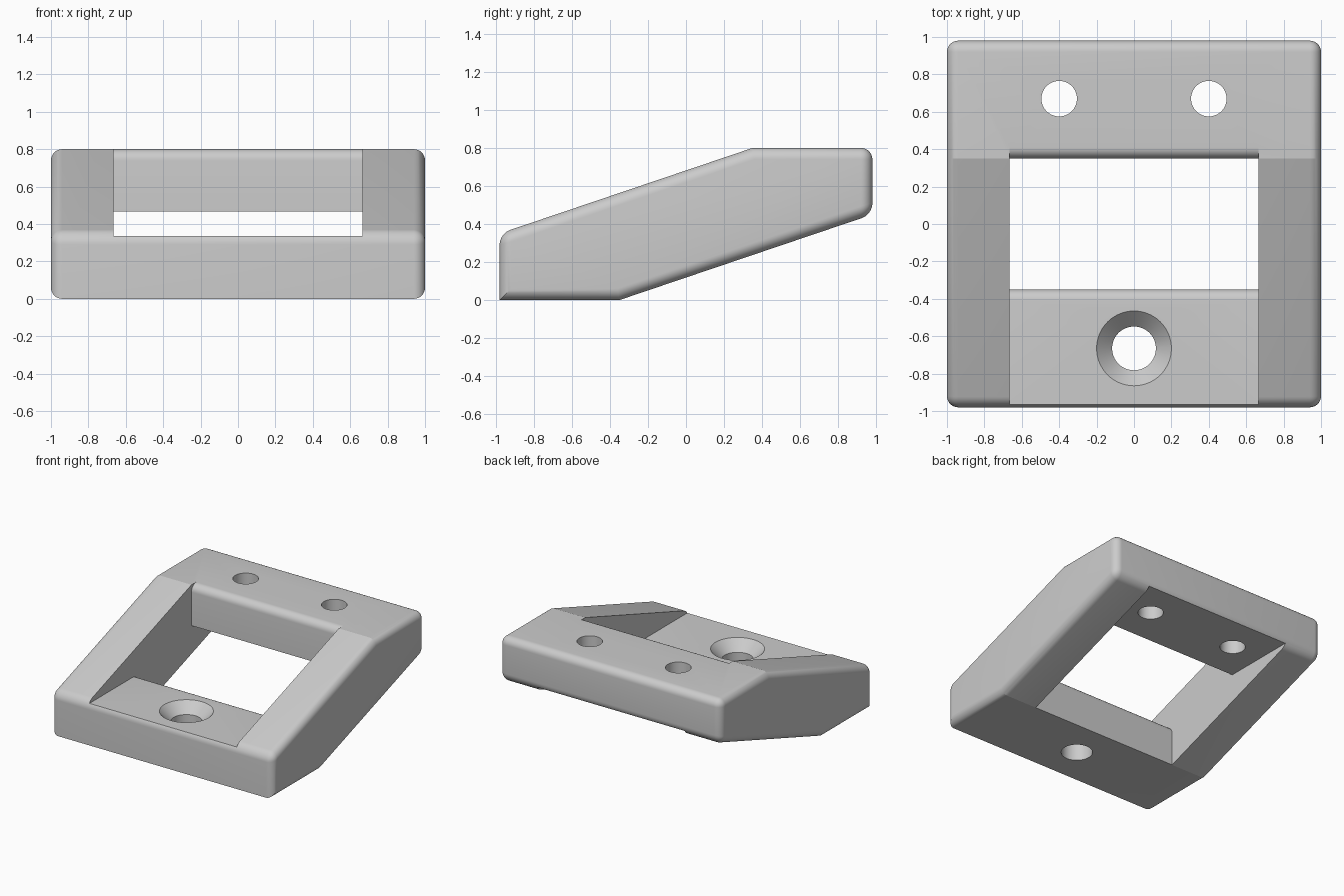
import bpy, bmesh, math

cube = bpy.data.objects.get("Cube")
if cube:
    bpy.data.objects.remove(cube, do_unlink=True)

FRONT, BACK = -0.98, 0.98
INNER_X, INNER_Y = 0.665, 0.35   # half size of the window
BAR_TOP, BAR_UNDER, TOP = 0.335, 0.467, 0.8
ROUND = 0.06

grey = bpy.data.materials.new("light_grey")
grey.use_nodes = True
grey.diffuse_color = (0.6, 0.6, 0.6, 1)
grey.node_tree.nodes["Principled BSDF"].inputs["Base Color"].default_value = grey.diffuse_color


def add_object(name, bm):
    bmesh.ops.recalc_face_normals(bm, faces=bm.faces)
    mesh = bpy.data.meshes.new(name)
    bm.to_mesh(mesh)
    bm.free()
    mesh.materials.append(grey)
    obj = bpy.data.objects.new(name, mesh)
    bpy.context.collection.objects.link(obj)
    return obj


def prism(profile, half_width):
    """Extrude a (y, z) outline across x."""
    bm = bmesh.new()
    face = bm.faces.new([bm.verts.new((-half_width, y, z)) for y, z in profile])
    new = bmesh.ops.extrude_face_region(bm, geom=[face])["geom"]
    verts = [v for v in new if isinstance(v, bmesh.types.BMVert)]
    bmesh.ops.translate(bm, verts=verts, vec=(2 * half_width, 0, 0))
    return bm


def turned(profile, x, y, sides=64):
    """Solid of revolution about a vertical axis from (radius, z) rings."""
    bm = bmesh.new()
    rings = []
    for r, z in profile:
        angles = [2 * math.pi * i / sides for i in range(sides)]
        rings.append([bm.verts.new((x + r * math.cos(a), y + r * math.sin(a), z)) for a in angles])
    for low, high in zip(rings, rings[1:]):
        for i in range(sides):
            j = (i + 1) % sides
            bm.faces.new((low[i], low[j], high[j], high[i]))
    bm.faces.new(rings[0])
    bm.faces.new(rings[-1])
    return bm


def arc(cy, cz, start, end, steps=8):
    angles = [math.radians(start + (end - start) * i / steps) for i in range(steps + 1)]
    return [(cy + ROUND * math.cos(a), cz + ROUND * math.sin(a)) for a in angles]


def cut(target, cutter):
    cutter.hide_render = True
    mod = target.modifiers.new("cut", "BOOLEAN")
    mod.object = cutter
    mod.operation = "DIFFERENCE"
    mod.solver = "EXACT"
    bpy.context.view_layer.objects.active = target
    bpy.ops.object.modifier_apply(modifier=mod.name)
    bpy.data.objects.remove(cutter, do_unlink=True)


# Sloping block with rounded outer edges
body = prism([(FRONT, 0), (-INNER_Y, 0), (BACK, 0.45),
              (BACK, TOP), (INNER_Y, TOP), (FRONT, 0.35)], 1)


def is_rounded(edge):
    a, b = (v.co for v in edge.verts)
    if abs(a.x - b.x) < 0.01:
        return True              # side outlines
    return abs(a.y) > 0.9 and a.z > 0.01   # long edges at the two ends


bmesh.ops.bevel(body, geom=[e for e in body.edges if is_rounded(e)], offset=ROUND,
                segments=8, profile=0.5, affect="EDGES", clamp_overlap=True)
frame = add_object("sloped_frame", body)

# Window that leaves a low front bar and a high back bar between the rails
window = [(-1.2, BAR_TOP)]
window += arc(-INNER_Y - ROUND, BAR_TOP - ROUND, 90, 0)
window += [(-INNER_Y, -0.2), (1.2, -0.2), (1.2, BAR_UNDER), (INNER_Y, BAR_UNDER)]
window += arc(INNER_Y + ROUND, TOP - ROUND, 180, 90)
window += [(INNER_Y + ROUND, 1), (-1.2, 1)]
cut(frame, add_object("window_cutter", prism(window, INNER_X)))

# Two plain holes in the back bar
for side in (-1, 1):
    cut(frame, add_object("hole_cutter", turned([(0.095, 0.2), (0.095, 1)], side * 0.4, 0.67)))

# Countersunk hole in the front bar
sink = [(0.117, -0.2), (0.117, BAR_TOP - 0.083), (0.2, BAR_TOP), (0.2, 0.6)]
cut(frame, add_object("countersink_cutter", turned(sink, 0, -0.665)))

# Smooth shading with sharp creases
bpy.ops.object.select_all(action="DESELECT")
frame.select_set(True)
bpy.context.view_layer.objects.active = frame
bpy.ops.object.shade_smooth_by_angle(angle=math.radians(15))
